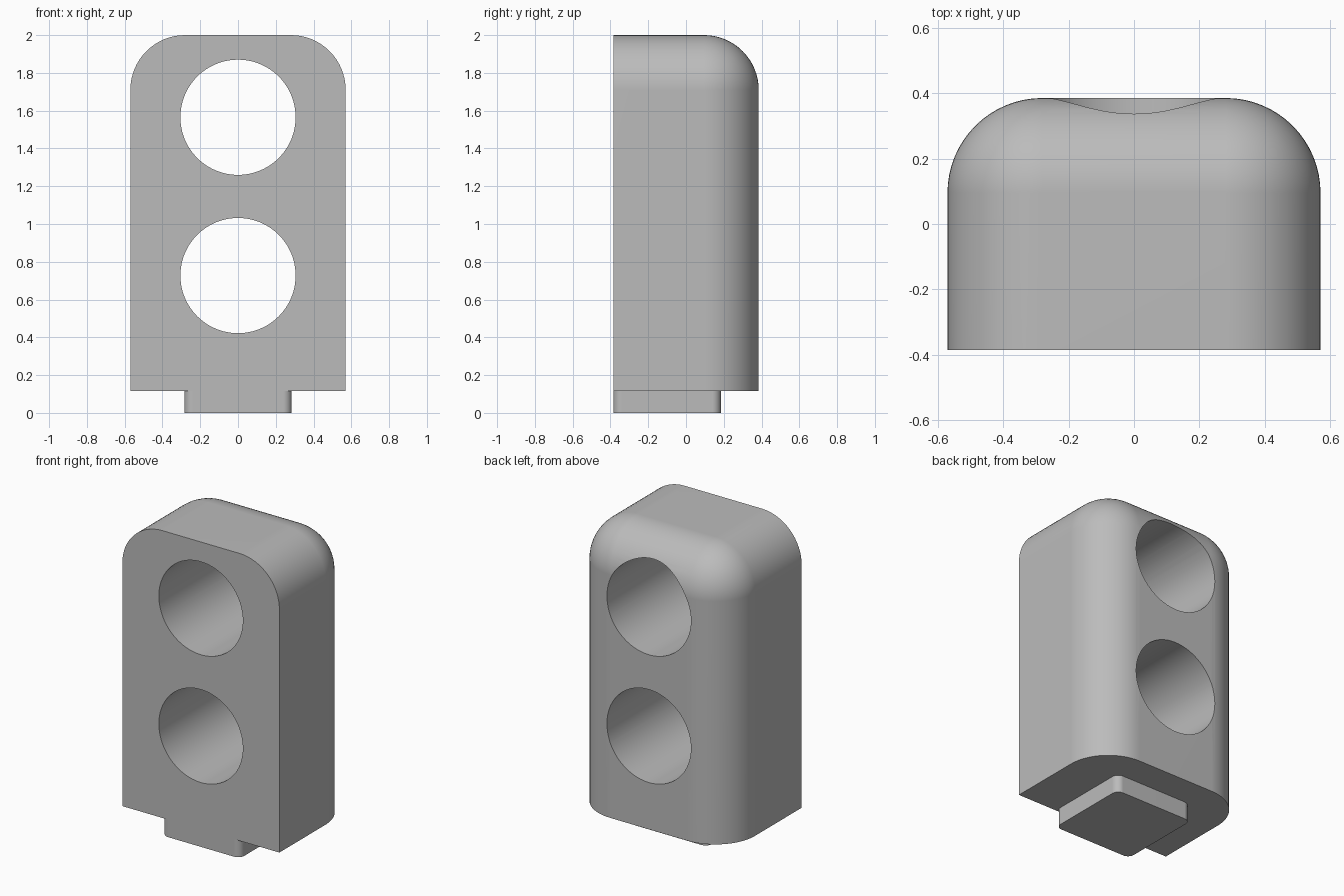
import bpy, bmesh
from mathutils import Matrix, Vector

cube = bpy.data.objects.get("Cube")
if cube:
    bpy.data.objects.remove(cube, do_unlink=True)

FRONT, BACK, HALF_W = -0.385, 0.385, 0.57
BASE, TOP = 0.115, 2.0

grey = bpy.data.materials.new("plain grey")
grey.use_nodes = True
colour = (0.5, 0.5, 0.5, 1)
grey.diffuse_color = colour
grey.node_tree.nodes["Principled BSDF"].inputs["Base Color"].default_value = colour


def make_object(name, bm):
    mesh = bpy.data.meshes.new(name)
    bm.to_mesh(mesh)
    bm.free()
    mesh.materials.append(grey)
    obj = bpy.data.objects.new(name, mesh)
    bpy.context.collection.objects.link(obj)
    return obj


def rounded_box(name, low, high, radius, segments, is_round):
    """Box with fillets on every edge whose midpoint passes is_round."""
    low, high = Vector(low), Vector(high)
    bm = bmesh.new()
    bmesh.ops.create_cube(bm, size=1)
    edges = [e for e in bm.edges if is_round((e.verts[0].co + e.verts[1].co) / 2)]
    for v in bm.verts:
        v.co = (low + high) / 2 + v.co * (high - low)
    bmesh.ops.bevel(bm, geom=edges, offset=radius, offset_type='OFFSET',
                    segments=segments, profile=0.5, affect='EDGES',
                    clamp_overlap=False)
    return make_object(name, bm)


def activate(obj):
    bpy.ops.object.select_all(action='DESELECT')
    obj.select_set(True)
    bpy.context.view_layer.objects.active = obj


# Body: flat front and bottom, all other edges generously rounded
body = rounded_box("body", (-HALF_W, FRONT, BASE), (HALF_W, BACK, TOP), 0.29, 16,
                   lambda m: m.y > -0.4 and m.z > -0.4
                   and sum(abs(c) > 0.4 for c in m) == 2)

# Two round holes running front to back
for name, z in (("upper_hole_cutter", 1.565), ("lower_hole_cutter", 0.727)):
    bm = bmesh.new()
    bmesh.ops.create_cone(bm, cap_ends=True, segments=96, radius1=0.305,
                          radius2=0.305, depth=2,
                          matrix=Matrix.Translation((0, 0, z))
                          @ Matrix.Rotation(1.5707963, 4, 'X'))
    cutter = make_object(name, bm)
    cut = body.modifiers.new(name, 'BOOLEAN')
    cut.operation = 'DIFFERENCE'
    cut.solver = 'EXACT'
    cut.object = cutter
    activate(body)
    bpy.ops.object.modifier_apply(modifier=cut.name)
    bpy.data.objects.remove(cutter, do_unlink=True)

# Square peg under the body, flush with the front, rounded upright edges
peg = rounded_box("bottom_peg", (-0.284, FRONT, 0), (0.284, 0.184, BASE), 0.045, 8,
                  lambda m: abs(m.z) < 0.1)

# Smooth curved surfaces, keep real corners crisp
for obj in (body, peg):
    activate(obj)
    bpy.ops.object.shade_smooth_by_angle(angle=0.5)
    weighted = obj.modifiers.new("even_shading", 'WEIGHTED_NORMAL')
    weighted.keep_sharp = True
